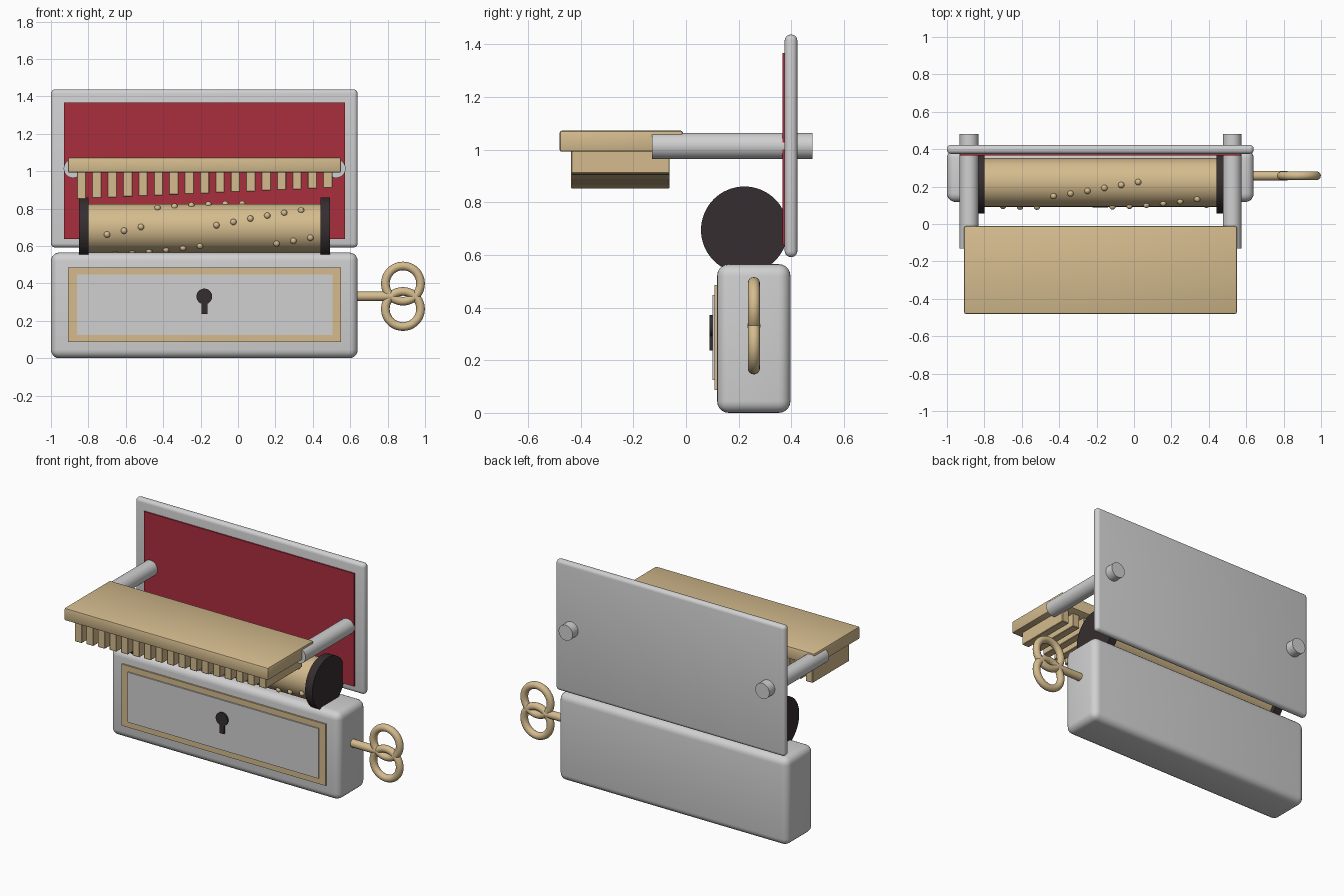
import bpy, math
from mathutils import Vector

if "Cube" in bpy.data.objects:
    bpy.data.objects.remove(bpy.data.objects["Cube"])


def material(name, rgb):
    m = bpy.data.materials.new(name)
    m.diffuse_color = (*rgb, 1)
    m.use_nodes = True
    m.node_tree.nodes["Principled BSDF"].inputs["Base Color"].default_value = m.diffuse_color
    return m


SILVER = material("silver", (0.63, 0.63, 0.64))
BRASS = material("brass", (0.66, 0.50, 0.27))
RED = material("red_velvet", (0.40, 0.026, 0.048))
DARK = material("dark_iron", (0.036, 0.027, 0.029))


def finish(name, mat, bevel=0, segments=3):
    ob = bpy.context.object
    ob.name = name
    ob.data.materials.append(mat)
    bpy.ops.object.transform_apply(location=False, rotation=True, scale=True)
    if bevel:
        mod = ob.modifiers.new("rounding", "BEVEL")
        mod.width, mod.segments = bevel, segments
        bpy.ops.object.modifier_apply(modifier=mod.name)
    bpy.ops.object.shade_smooth_by_angle(angle=math.radians(35))
    return ob


def box(name, mat, x, y, z, bevel=0, segments=3):
    """Box from its (min, max) extents on each axis."""
    ext = (x, y, z)
    bpy.ops.mesh.primitive_cube_add(size=1, location=[(a + b) / 2 for a, b in ext])
    bpy.context.object.scale = [b - a for a, b in ext]
    return finish(name, mat, bevel, segments)


def rod(name, mat, start, end, radius, sides=48):
    """Cylinder between two points."""
    a, b = Vector(start), Vector(end)
    bpy.ops.mesh.primitive_cylinder_add(vertices=sides, radius=radius,
                                        depth=(b - a).length, location=(a + b) / 2)
    bpy.context.object.rotation_euler = (b - a).to_track_quat("Z", "Y").to_euler()
    return finish(name, mat)


# Case and open lid
box("case", SILVER, (-1, 0.64), (0.118, 0.397), (0, 0.565), 0.045, 5)
box("lid", SILVER, (-1, 0.64), (0.375, 0.423), (0.592, 1.437), 0.022, 4)
box("lid_lining", RED, (-0.93, 0.573), (0.366, 0.38), (0.637, 1.367))

# Front panel with brass border and keyhole
box("front_border", BRASS, (-0.908, 0.55), (0.108, 0.125), (0.087, 0.485))
box("front_panel", SILVER, (-0.862, 0.505), (0.1, 0.12), (0.125, 0.448))
rod("keyhole_round", DARK, (-0.18, 0.089, 0.33), (-0.18, 0.105, 0.33), 0.042)
box("keyhole_slot", DARK, (-0.196, -0.164), (0.0895, 0.105), (0.237, 0.33))

# Pinned drum with end discs
DY, DZ, DR = 0.222, 0.695, 0.13
rod("drum", BRASS, (-0.80, DY, DZ), (0.445, DY, DZ), DR, 64)
for side, x in (("left", -0.85), ("right", 0.44)):
    rod(side + "_drum_disc", DARK, (x, DY, DZ), (x + 0.052, DY, DZ), 0.165, 64)

# Drum pins in slanted rows: start x, count, start angle, angle step
PITCH = 0.0905
rows = ((-0.70, 3, -15, 9), (-0.43, 6, 56, 7), (-0.115, 6, 7, 8),
        (0.206, 3, -39, 8), (-0.656, 6, -84, 7.5))
for x0, count, a0, step in rows:
    for i in range(count):
        a = math.radians(a0 + step * i)
        bpy.ops.mesh.primitive_uv_sphere_add(
            segments=12, ring_count=8, radius=0.017,
            location=(x0 + PITCH * i, DY - DR * math.cos(a), DZ + DR * math.sin(a)))
        finish("drum_pin", BRASS)

# Support rods and comb
for side, x in (("left", -0.882), ("right", 0.525)):
    rod(side + "_support_rod", SILVER, (x, -0.13, 1.014), (x, 0.48, 1.014), 0.05)
box("comb_plate", BRASS, (-0.908, 0.55), (-0.48, -0.012), (0.992, 1.072), 0.008, 2)
TEETH = 17
for i in range(TEETH):
    t = i / (TEETH - 1)
    x = -0.837 + 1.317 * t
    box("comb_tooth", BRASS, (x - 0.025, x + 0.025), (-0.436, -0.062),
        (0.852 + 0.058 * t, 1.0), 0.003, 1)

# Winding key
rod("key_shaft", BRASS, (0.60, 0.258, 0.331), (0.82, 0.258, 0.331), 0.025, 32)
for z in (0.399, 0.263):
    bpy.ops.mesh.primitive_torus_add(major_radius=0.094, minor_radius=0.023,
                                     major_segments=48, minor_segments=16,
                                     location=(0.882, 0.258, z),
                                     rotation=(math.pi / 2, 0, 0))
    finish("key_ring", BRASS)
